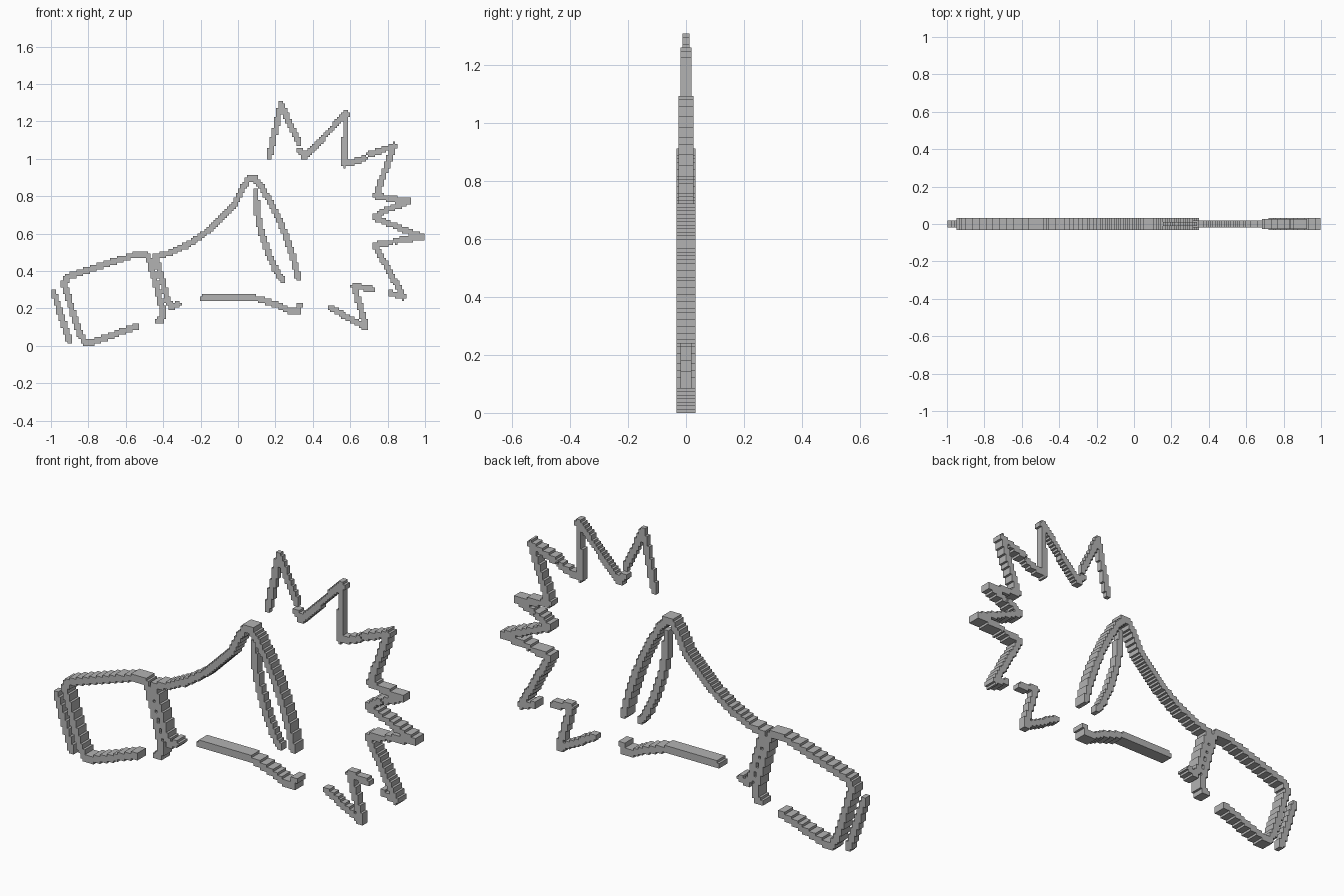
import bpy, bmesh, math
from mathutils import Vector
from mathutils.geometry import intersect_point_line

cube = bpy.data.objects.get("Cube")
if cube:
    bpy.data.objects.remove(cube, do_unlink=True)

grey = bpy.data.materials.new("plain grey")
grey.use_nodes = True
GREY = (0.45, 0.45, 0.45, 1)
grey.diffuse_color = GREY
grey.node_tree.nodes["Principled BSDF"].inputs["Base Color"].default_value = GREY

CELL = 0.012     # size of one stair step
RADIUS = 0.0165  # half the stroke width


def near(p, a, b):
    """Distance from p to the segment a-b."""
    q, t = intersect_point_line(p, a, b)
    return (p - (a if t < 0 else b if t > 1 else q)).length


def stroke(name, half_depth, points):
    """A stair-stepped line along (x, z) points, extruded through y."""
    path = [Vector((x, 0, z)) for x, z in points]
    cells = set()
    for a, b in zip(path, path[1:]):
        spans = []
        for axis in (0, 2):
            lo, hi = sorted((a[axis], b[axis]))
            spans.append(range(math.floor((lo - RADIUS) / CELL),
                               math.ceil((hi + RADIUS) / CELL)))
        for i in spans[0]:
            for k in spans[1]:
                centre = Vector((i + 0.5, 0, k + 0.5)) * CELL
                if k >= 0 and near(centre, a, b) <= RADIUS:
                    cells.add((i, k))

    bm = bmesh.new()
    corners = {}

    def corner(i, k):
        if (i, k) not in corners:
            corners[i, k] = bm.verts.new((i * CELL, -half_depth, k * CELL))
        return corners[i, k]

    for i, k in sorted(cells):
        bm.faces.new([corner(i, k), corner(i + 1, k),
                      corner(i + 1, k + 1), corner(i, k + 1)])
    # Merge the cells into one outline, then give it depth
    bmesh.ops.dissolve_limit(bm, angle_limit=0.01, verts=bm.verts[:], edges=bm.edges[:])
    back = bmesh.ops.extrude_face_region(bm, geom=bm.faces[:], use_keep_orig=True)
    bmesh.ops.translate(bm, vec=(0, 2 * half_depth, 0),
                        verts=[v for v in back["geom"] if isinstance(v, bmesh.types.BMVert)])
    bmesh.ops.recalc_face_normals(bm, faces=bm.faces[:])
    mesh = bpy.data.meshes.new(name)
    bm.to_mesh(mesh)
    bm.free()
    mesh.materials.append(grey)
    bpy.context.collection.objects.link(bpy.data.objects.new(name, mesh))


THICK, MEDIUM, THIN, FINE = 0.033, 0.026, 0.019, 0.012

# Rear body of the megaphone
stroke("end_cap", THIN, [(-.985, .285), (-.9, .025)])
stroke("rear_body", THICK, [
    (-.54, .105), (-.77, .022), (-.82, .022), (-.845, .06), (-.93, .33), (-.91, .37),
    (-.54, .49), (-.49, .485), (-.47, .45), (-.395, .165), (-.41, .14), (-.43, .135)])

# Horn with collar, rim and lower edge
stroke("collar_and_horn", THICK, [
    (-.32, .22), (-.355, .21), (-.375, .24), (-.44, .475), (-.37, .495), (-.28, .535),
    (-.18, .60), (-.08, .69), (-.01, .77), (.03, .85), (.06, .895), (.09, .895),
    (.13, .845), (.2, .72), (.26, .58), (.3, .45), (.322, .36)])
stroke("inner_rim", THIN, [
    (.095, .82), (.1, .73), (.12, .63), (.16, .5), (.2, .41), (.24, .348)])
stroke("horn_bottom", THICK, [
    (-.19, .255), (.09, .255), (.18, .23), (.27, .19), (.318, .185), (.33, .215)])

# Jagged burst of sound
stroke("burst_top", FINE, [(.168, 1.01), (.23, 1.29), (.325, 1.085)])
stroke("burst_upper", THIN, [
    (.332, 1.045), (.355, 1.012), (.578, 1.24), (.57, .968), (.675, 1.0)])
stroke("burst_upper_right", MEDIUM, [
    (.705, 1.022), (.835, 1.07), (.738, .80), (.91, .772), (.825, .737)])
stroke("burst_right", THICK, [(.795, .73), (.73, .685), (.985, .582), (.845, .562)])
stroke("burst_lower_right", THICK, [(.815, .553), (.73, .54), (.885, .262), (.815, .28)])
stroke("burst_bottom", THIN, [(.715, .302), (.622, .32), (.685, .098), (.49, .205)])
